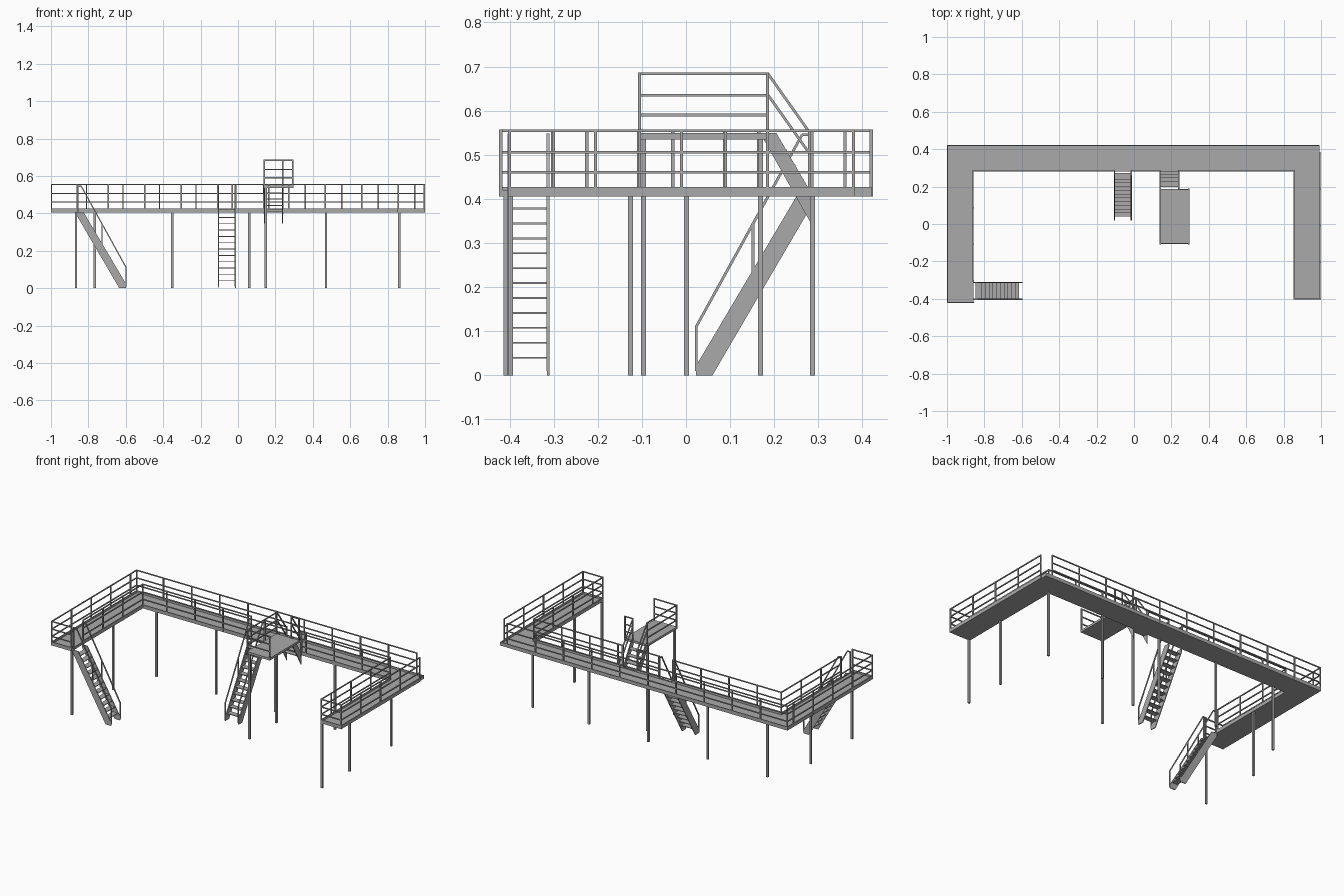
import bpy, bmesh
from mathutils import Vector, Matrix

if "Cube" in bpy.data.objects:
    bpy.data.objects.remove(bpy.data.objects["Cube"])

BASE, DECK = 0.405, 0.415         # underside and walking surface of the walkway

steel = bpy.data.materials.new("dark_steel")
steel.diffuse_color = (0.4, 0.4, 0.4, 1)
steel.use_nodes = True
steel.node_tree.nodes["Principled BSDF"].inputs["Base Color"].default_value = steel.diffuse_color


def finish(name, bm):
    bmesh.ops.recalc_face_normals(bm, faces=bm.faces[:])
    me = bpy.data.meshes.new(name)
    bm.to_mesh(me)
    bm.free()
    me.materials.append(steel)
    ob = bpy.data.objects.new(name, me)
    bpy.context.collection.objects.link(ob)
    return ob


def box(bm, lo, hi):
    lo, hi = Vector(lo), Vector(hi)
    m = Matrix.Translation((lo + hi) / 2) @ Matrix.Diagonal((*(hi - lo), 1))
    bmesh.ops.create_cube(bm, size=1, matrix=m)


def bar(bm, a, b, w=0.006):
    """Square bar between two points."""
    a, b = Vector(a), Vector(b)
    d = b - a
    side = Vector((0, 0, 1)).cross(d)
    side = side.normalized() if side.length > 1e-6 else Vector((1, 0, 0))
    up = d.normalized().cross(side)
    rot = Matrix((side, up, d.normalized())).transposed().to_4x4()
    m = Matrix.Translation((a + b) / 2) @ rot @ Matrix.Diagonal((w, w, d.length, 1))
    bmesh.ops.create_cube(bm, size=1, matrix=m)


def prism(bm, profile, to_world, s0, s1):
    """Extrude a (u, z) profile sideways from s0 to s1."""
    rings = [[bm.verts.new(to_world(u, s, z)) for u, z in profile] for s in (s0, s1)]
    bm.faces.new(rings[0])
    bm.faces.new(rings[1][::-1])
    n = len(profile)
    for i in range(n):
        j = (i + 1) % n
        bm.faces.new((rings[0][i], rings[0][j], rings[1][j], rings[1][i]))


def railing(name, pts, base=BASE, heights=(0.058, 0.104, 0.152), step=0.195, toe=0.022):
    """Guard rail along a path: posts at a fixed spacing, three rails, toe board."""
    bm = bmesh.new()
    for a, b in zip(pts, pts[1:]):
        a, b = Vector((*a, base)), Vector((*b, base))
        run = b - a
        dists = [i * step for i in range(int((run.length - 0.02) / step) + 1)]
        for d in dists + [run.length]:
            p = a + run.normalized() * d
            bar(bm, p, p + Vector((0, 0, heights[-1])), 0.007)
        for h in heights:
            up = Vector((0, 0, h - 0.003))
            bar(bm, a + up, b + up, 0.006)
        lo = Vector((min(a.x, b.x) - 0.003, min(a.y, b.y) - 0.003, base))
        hi = Vector((max(a.x, b.x) + 0.003, max(a.y, b.y) + 0.003, base + toe))
        box(bm, lo, hi)
    finish(name, bm)


def stair(name, to_world, s0, s1):
    """Full flight from the walkway to the ground; u runs outward from the deck edge."""
    bm = bmesh.new()
    prof = [(0, 0.405), (0.035, 0.405), (0.262, 0.022), (0.262, 0), (0.225, 0), (0, 0.385)]
    for a in (s0, s1 - 0.005):
        prism(bm, prof, to_world, a, a + 0.005)
    for i in range(11):
        z = 0.04 + i * 0.0338
        u = 0.24 - (z - 0.02) * 0.59
        prism(bm, [(u - 0.016, z - 0.002), (u + 0.018, z - 0.002),
                   (u + 0.018, z + 0.002), (u - 0.016, z + 0.002)], to_world, s0, s1)
    finish(name + "_flight", bm)
    bm = bmesh.new()
    for s in (s0 + 0.003, s1 - 0.003):
        p = lambda u, z: to_world(u, s, z)
        bar(bm, p(0.262, 0.01), p(0.262, 0.112))
        bar(bm, p(0.262, 0.11), p(0.022, 0.545))
        bar(bm, p(0.022, 0.545), p(0, 0.545))
        bar(bm, p(0.133, 0.23), p(0.133, 0.345))
        bar(bm, p(0.003, BASE), p(0.003, 0.547))
    finish(name + "_handrails", bm)


# U-shaped walkway floor
bm = bmesh.new()
box(bm, (-0.998, -0.418, BASE), (-0.86, 0.422, DECK))
box(bm, (-0.86, 0.285, BASE), (0.993, 0.422, DECK))
box(bm, (0.855, -0.4, BASE), (0.993, 0.285, DECK))
finish("walkway_floor", bm)

# edge beams closing the stair openings and the back right corner
bm = bmesh.new()
box(bm, (-0.863, -0.418, BASE), (-0.857, -0.3, 0.42))
box(bm, (-0.11, 0.282, BASE), (0.24, 0.288, 0.42))
box(bm, (0.988, 0.38, BASE), (0.993, 0.422, 0.427))
box(bm, (0.945, 0.417, BASE), (0.988, 0.422, 0.427))
finish("opening_edge_beams", bm)

# guard rails around the walkway
railing("outer_rail_left", [(-0.86, -0.42), (-0.997, -0.42), (-0.997, 0.42)])
railing("outer_rail_back", [(0.945, 0.42), (-0.997, 0.42)])
railing("outer_rail_right", [(0.995, 0.38), (0.995, -0.4), (0.857, -0.4)])
railing("inner_rail_right", [(0.857, 0.285), (0.857, -0.4)])
railing("inner_rail_back_right", [(0.857, 0.285), (0.24, 0.285)])
railing("inner_rail_left", [(-0.86, -0.303), (-0.86, 0.285)])
railing("inner_rail_back_left", [(-0.108, 0.285), (-0.86, 0.285)])
railing("inner_rail_middle", [(-0.012, 0.285), (0.138, 0.285)])

# support columns
bm = bmesh.new()
columns = [(-0.866, -0.408, BASE), (-0.866, 0.001, BASE), (-0.766, 0.287, BASE),
           (-0.352, 0.287, BASE), (0.06, 0.287, BASE), (0.471, 0.287, BASE),
           (0.862, 0.287, BASE), (0.862, -0.126, BASE), (0.862, -0.398, BASE),
           (0.148, -0.096, 0.535), (0.148, 0.169, 0.535)]
for x, y, h in columns:
    box(bm, (x - 0.006, y - 0.0055, 0), (x + 0.006, y + 0.0055, h))
finish("support_columns", bm)

# two flights down to the ground
stair("left_stair", lambda u, s, z: (-0.86 + u, s, z), -0.405, -0.31)
stair("middle_stair", lambda u, s, z: (s, 0.285 - u, z), -0.108, -0.012)

# raised platform with rails
bm = bmesh.new()
box(bm, (0.137, -0.105, 0.535), (0.296, 0.187, 0.549))
finish("raised_platform", bm)
up = dict(base=0.535, heights=(0.058, 0.103, 0.152), toe=0.014, step=0.4)
railing("platform_rail_main", [(0.14, 0.185), (0.14, -0.105), (0.293, -0.105)], **up)
railing("platform_rail_short", [(0.24, 0.185), (0.293, 0.185)], **up)

# short flight from the walkway up to the platform
across = lambda u, s, z: (s, u, z)
bm = bmesh.new()
for s in (0.138, 0.236):
    prism(bm, [(0.168, 0.549), (0.205, 0.549), (0.283, 0.415), (0.283, 0.345)], across, s, s + 0.005)
for i in range(4):
    y, z = 0.213 + 0.019 * i, 0.51 - 0.034 * i
    box(bm, (0.138, y - 0.016, z - 0.002), (0.241, y + 0.016, z + 0.002))
finish("platform_stair_flight", bm)
bm = bmesh.new()
for x in (0.14, 0.239):
    bar(bm, (x, 0.185, 0.685), (x, 0.279, 0.552))
    bar(bm, (x, 0.185, 0.637), (x, 0.279, 0.504))
    bar(bm, (x, 0.279, 0.4), (x, 0.279, 0.555))
finish("platform_stair_handrails", bm)
